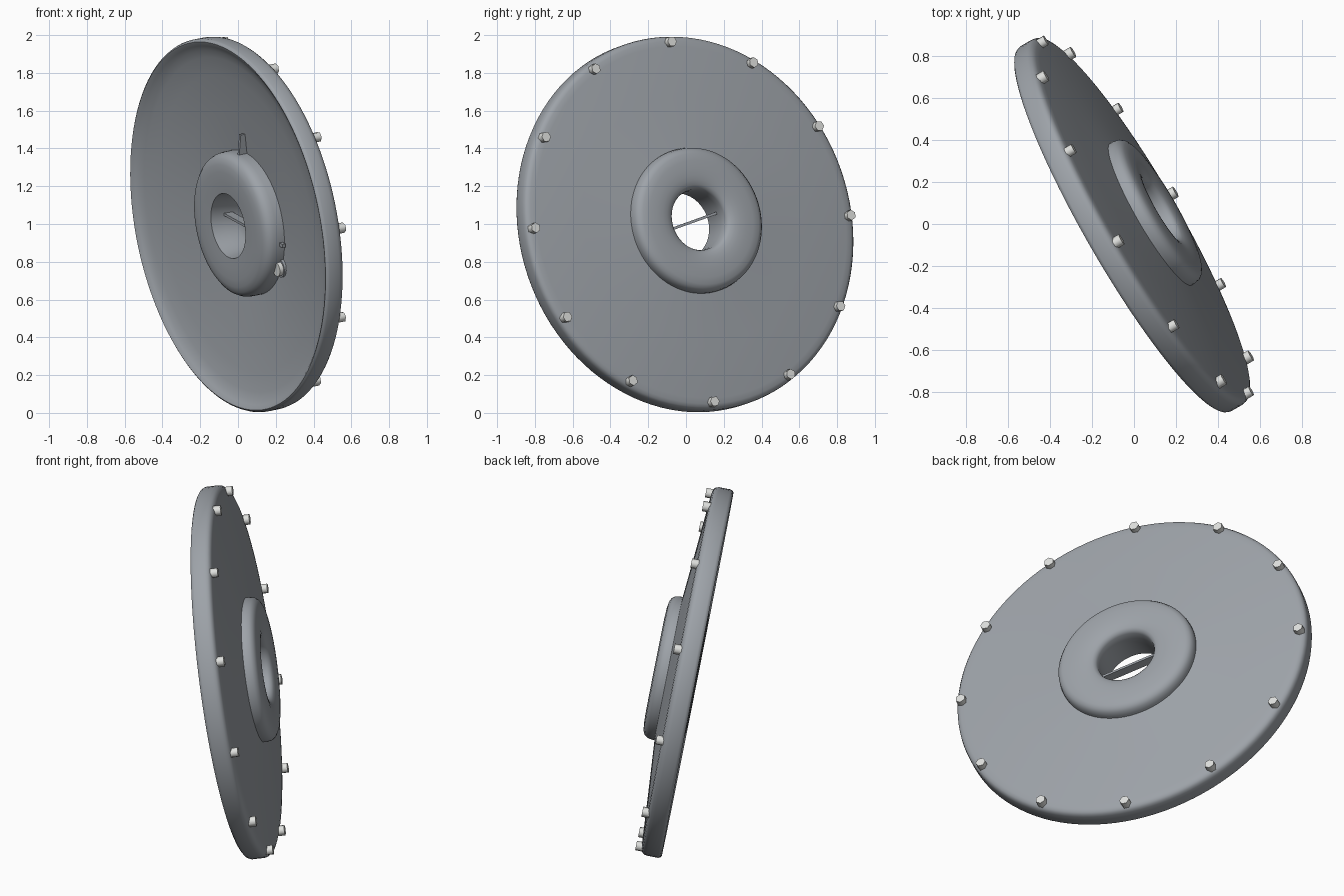
import bpy, bmesh
from math import cos, sin, radians, tau
from mathutils import Matrix, Vector

if "Cube" in bpy.data.objects:
    bpy.data.objects.remove(bpy.data.objects["Cube"], do_unlink=True)


def material(name, colour):
    m = bpy.data.materials.new(name)
    m.use_nodes = True
    m.diffuse_color = colour
    m.node_tree.nodes["Principled BSDF"].inputs["Base Color"].default_value = colour
    return m


GREY = material("steel grey", (0.34, 0.365, 0.395, 1))
LIGHT = material("light bolt metal", (0.74, 0.75, 0.73, 1))

# Tilted frame: local z is the dish axis, local y points up the dish
yaw, pitch = radians(30), radians(10)
axis = Vector((cos(pitch) * cos(yaw), cos(pitch) * sin(yaw), sin(pitch)))
side = Vector((-sin(yaw), cos(yaw), 0))
up = axis.cross(side)
FRAME = Matrix.Translation((0, 0, 1)) @ Matrix((side, up, axis)).transposed().to_4x4()


def finish(name, bm, mat, angle=40):
    bmesh.ops.remove_doubles(bm, verts=bm.verts, dist=1e-5)
    bmesh.ops.recalc_face_normals(bm, faces=bm.faces)
    me = bpy.data.meshes.new(name)
    bm.to_mesh(me)
    bm.free()
    me.materials.append(mat)
    ob = bpy.data.objects.new(name, me)
    bpy.context.collection.objects.link(ob)
    ob.matrix_world = FRAME
    bpy.ops.object.select_all(action='DESELECT')
    bpy.context.view_layer.objects.active = ob
    ob.select_set(True)
    bpy.ops.object.shade_smooth_by_angle(angle=radians(angle))


def lathe(name, profile, mat, steps=112):
    """Spin a closed (radius, height) outline around the dish axis."""
    bm = bmesh.new()
    vs = [bm.verts.new((r, 0, h)) for r, h in profile]
    es = [bm.edges.new((v, vs[i - 1])) for i, v in enumerate(vs)]
    bmesh.ops.spin(bm, geom=vs + es, cent=(0, 0, 0), axis=(0, 0, 1),
                   angle=tau, steps=steps, use_duplicate=False)
    finish(name, bm, mat)


def polar(angle, r, h):
    """Place a part at an angle and radius; its x then points outwards."""
    return Matrix.Rotation(radians(angle), 4, 'Z') @ Matrix.Translation((r, 0, h))


def box(name, place, size, mat, taper=1.0):
    bm = bmesh.new()
    bmesh.ops.create_cube(bm, size=1)
    for v in bm.verts:
        if v.co.x > 0:
            v.co.z *= taper
        v.co = place @ Vector([c * s for c, s in zip(v.co, size)])
    finish(name, bm, mat)


def peg(name, place, radius, length, mat, sides):
    bm = bmesh.new()
    bmesh.ops.create_cone(bm, cap_ends=True, segments=sides, radius1=radius,
                          radius2=radius, depth=length, matrix=place)
    finish(name, bm, mat, angle=65)


# Shallow dish with a rolled rim
lathe("dish", [
    (1.004, -0.045), (1.004, 0.015), (1.001, 0.030), (0.992, 0.042), (0.975, 0.049),
    (0.945, 0.053), (0.67, 0.073), (0.36, 0.097),
    (0.36, 0.053), (0.6, 0.026), (0.8, -0.002), (0.9, -0.021), (0.94, -0.034),
    (0.965, -0.048), (0.98, -0.059), (0.99, -0.063), (0.999, -0.057)], GREY)

# Rounded hub with an open throat
lathe("hub", [
    (0.175, -0.061), (0.23, -0.064), (0.29, -0.064), (0.33, -0.061), (0.36, -0.052),
    (0.378, -0.037), (0.387, -0.018), (0.39, 0.005),
    (0.39, 0.11), (0.385, 0.135), (0.372, 0.152), (0.352, 0.162),
    (0.315, 0.167), (0.27, 0.169), (0.235, 0.168), (0.208, 0.164), (0.185, 0.157),
    (0.17, 0.147), (0.163, 0.13), (0.161, 0.09), (0.165, 0.02)], GREY)

# Ring of bolts on the back of the rim
for i in range(12):
    peg(f"rim_bolt_{i + 1}", polar(92 + 30 * i, 0.968, 0.06), 0.028, 0.044, LIGHT, 6)

# Open flap across the throat, with its shaft end outside the hub
box("throat_flap", polar(17, 0, 0.04), (0.34, 0.014, 0.05), GREY)
box("shaft_end", polar(197, 0.395, 0.028), (0.05, 0.02, 0.02), GREY)

# Tapered fin on top of the hub
box("hub_fin", polar(107, 0.435, 0.028), (0.13, 0.016, 0.056), GREY, taper=0.6)

# Side screw with its backing flange
peg("side_screw", polar(218, 0.4, 0.024), 0.038, 0.03, LIGHT, 20)
peg("screw_flange", polar(218, 0.395, 0.043), 0.05, 0.022, GREY, 20)
